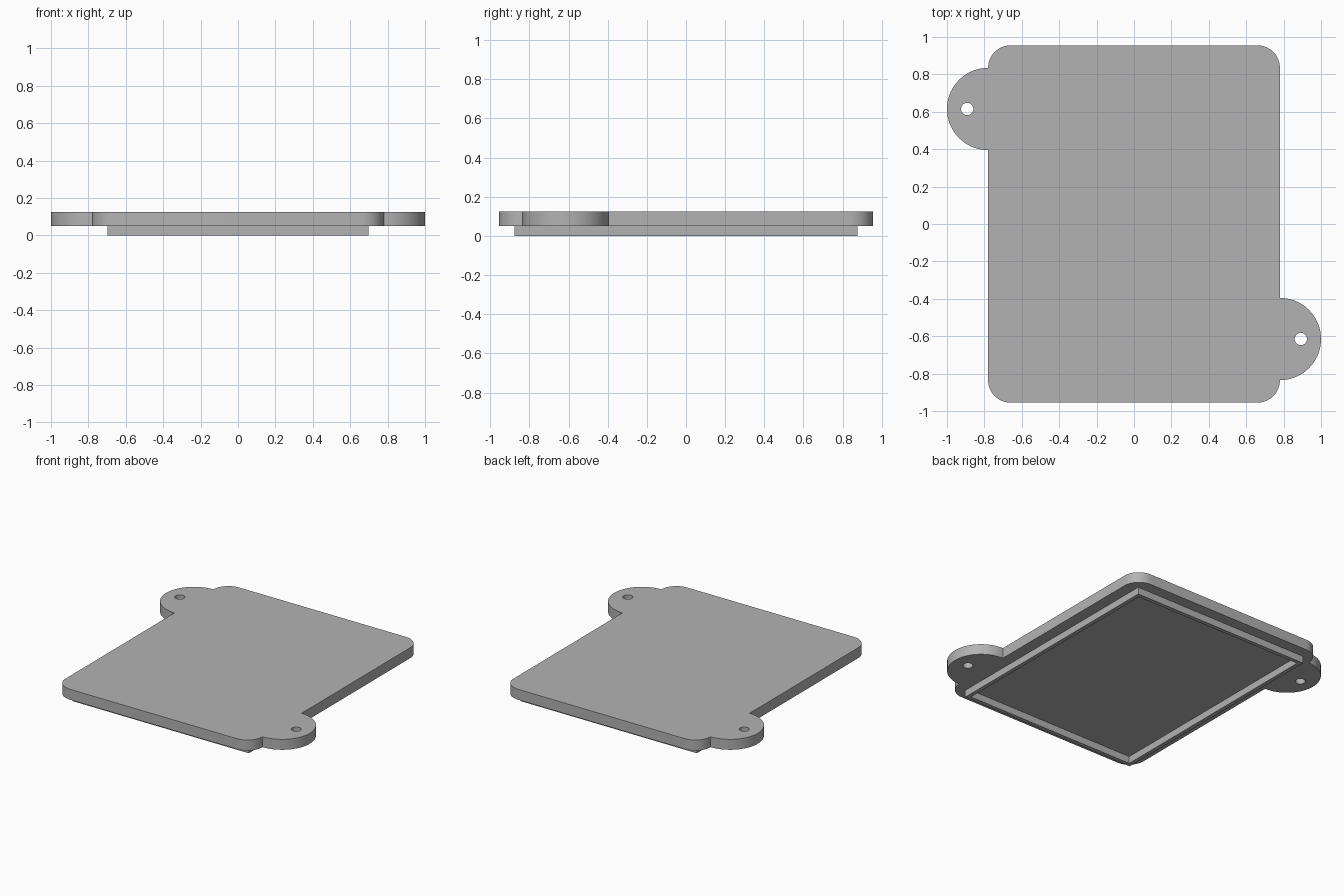
import bpy, bmesh
from math import sin, cos, pi, radians

if "Cube" in bpy.data.objects:
    bpy.data.objects.remove(bpy.data.objects["Cube"], do_unlink=True)

grey = bpy.data.materials.new("plain_grey")
grey.use_nodes = True
COLOUR = (0.45, 0.45, 0.45, 1)
grey.diffuse_color = COLOUR
grey.node_tree.nodes["Principled BSDF"].inputs["Base Color"].default_value = COLOUR

HALF_X, HALF_Y, CORNER = 0.78, 0.955, 0.12
EAR_R, EAR_Y = 0.22, 0.615
HOLE_X, HOLE_R = 0.892, 0.033
LIP_X, LIP_Y, LIP_WALL = 0.698, 0.875, 0.028
LIP_H, TOP = 0.05, 0.125


def arc(cx, cy, r, start, end, steps):
    angles = [radians(start + (end - start) * i / steps) for i in range(steps + 1)]
    return [(cx + r * cos(a), cy + r * sin(a)) for a in angles]


def rectangle(x, y):
    return [(-x, -y), (x, -y), (x, y), (-x, y)]


def slab(name, loops, z0, z1):
    """Fill an outline with its holes and extrude it from z0 to z1."""
    bm = bmesh.new()
    edges = []
    for loop in loops:
        verts = [bm.verts.new((x, y, z0)) for x, y in loop]
        edges += [bm.edges.new((verts[i - 1], v)) for i, v in enumerate(verts)]
    bmesh.ops.triangle_fill(bm, edges=edges, use_beauty=True, normal=(0, 0, 1))
    made = bmesh.ops.extrude_face_region(bm, geom=bm.faces[:], use_keep_orig=True)
    moved = [v for v in made["geom"] if isinstance(v, bmesh.types.BMVert)]
    bmesh.ops.translate(bm, verts=moved, vec=(0, 0, z1 - z0))
    bmesh.ops.recalc_face_normals(bm, faces=bm.faces[:])
    mesh = bpy.data.meshes.new(name)
    bm.to_mesh(mesh)
    bm.free()
    mesh.materials.append(grey)
    obj = bpy.data.objects.new(name, mesh)
    bpy.context.collection.objects.link(obj)
    bpy.ops.object.select_all(action='DESELECT')
    obj.select_set(True)
    bpy.context.view_layer.objects.active = obj
    bpy.ops.object.shade_smooth_by_angle(angle=radians(30))
    return obj


# Cover plate: one half of the outline, repeated by a half turn
cx, cy = HALF_X - CORNER, HALF_Y - CORNER
half = arc(cx, -cy, CORNER, -90, 0, 12)
half += arc(HALF_X, -EAR_Y, EAR_R, -90, 90, 36)
half += arc(cx, cy, CORNER, 0, 90, 12)
outline = []
for x, y in half + [(-x, -y) for x, y in half]:
    if not outline or abs(x - outline[-1][0]) + abs(y - outline[-1][1]) > 1e-4:
        outline.append((x, y))

# Screw holes through the two ears
holes = [arc(s * HOLE_X, -s * EAR_Y, HOLE_R, 0, 360, 32)[:-1] for s in (1, -1)]
slab("cover_plate", [outline] + holes, LIP_H, TOP)

# Thin rectangular locating lip under the plate
slab("locating_lip", [rectangle(LIP_X, LIP_Y),
                      rectangle(LIP_X - LIP_WALL, LIP_Y - LIP_WALL)], 0, LIP_H)
